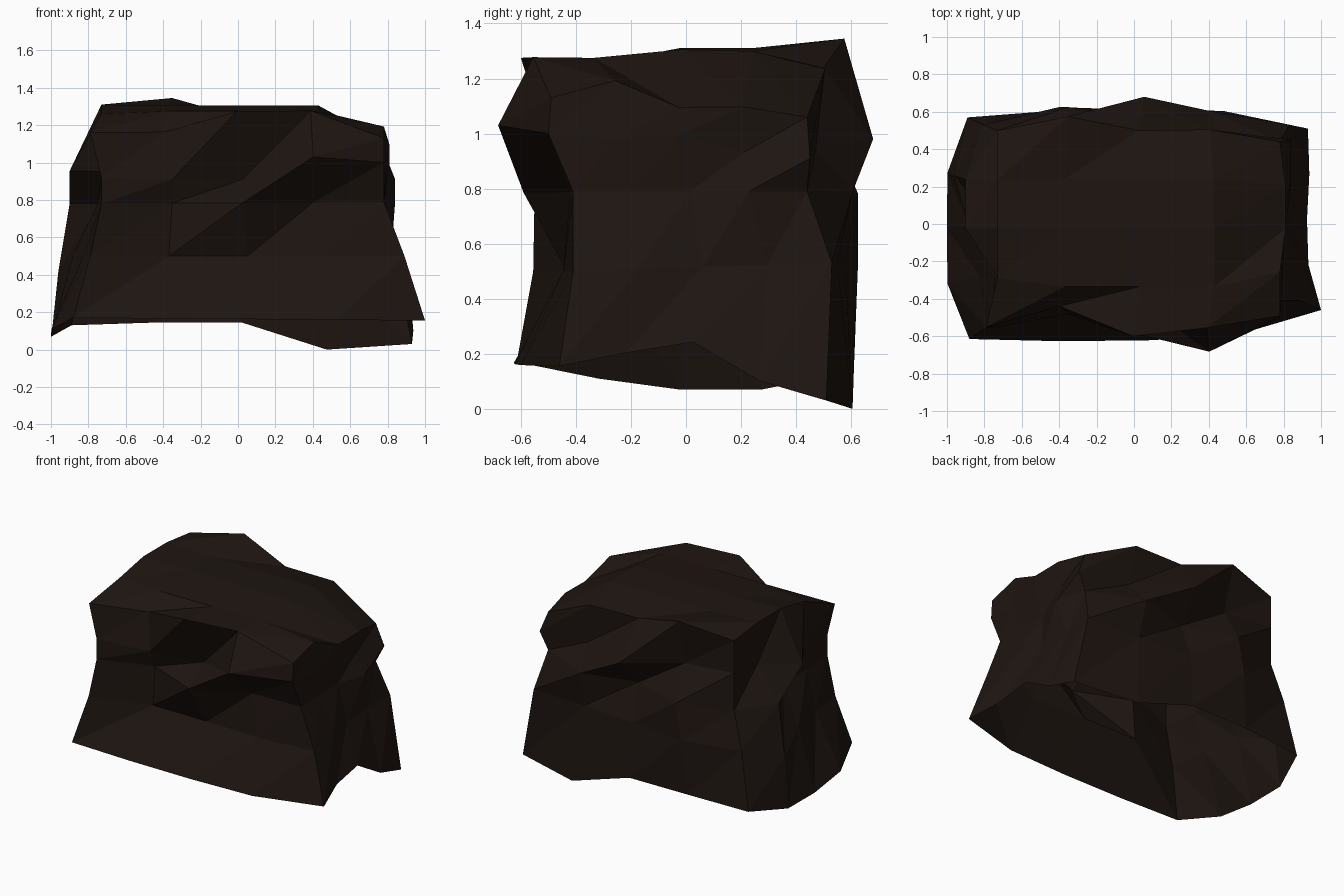
import bpy, bmesh
from mathutils import Vector

if "Cube" in bpy.data.objects:
    bpy.data.objects.remove(bpy.data.objects["Cube"])

# Four corner columns of the boulder, bottom to top (front-left, front-right, back-right, back-left)
CORNERS = [
    [(-.88, -.615, .17), (-.79, -.555, .50), (-.73, -.55, .78), (-.73, -.55, .92), (-.79, -.55, 1.16)],
    [(1.0, -.46, .155), (.89, -.41, .50), (.78, -.41, .79), (.78, -.50, 1.0), (.78, -.49, 1.13)],
    [(.93, .51, .03), (.83, .53, .53), (.78, .44, .79), (.84, .45, .91), (.78, .44, 1.06)],
    [(-.89, .57, .13), (-.81, .53, .53), (-.73, .50, .78), (-.73, .50, 1.05), (-.73, .50, 1.28)],
]
OUT = [Vector((0, -1, 0)), Vector((1, 0, 0)), Vector((0, 1, 0)), Vector((-1, 0, 0))]

# Outward bulge of the three columns inside each face (rows bottom to top): diagonal ledges
BULGE = [
    [(.05, .085, .10), (-.09, -.05, 0), (-.085, .11, -.025), (-.055, -.105, .17), (-.095, .08, .05)],
    [(-.05, -.04, -.01), (0, -.04, -.03), (0, 0, .06), (0, 0, -.045), (0, .03, .03)],
    [(.08, .07, .05), (.02, .05, .095), (.15, .03, .14), (.01, .205, .01), (.05, .03, .09)],
    [(.11, .115, .115), (.155, .08, .03), (.17, .02, .02), (0, .17, 0), (-.015, -.03, -.045)],
]
# Height shifts per (face, row)
LIFT = {
    (0, 3): (-.03, -.05, .05), (0, 4): (.01, .13, .14),
    (1, 0): (.08, .15, .04), (1, 3): (0, .04, 0), (1, 4): (.08, 0, .02),
    (2, 0): (-.055, .065, .04), (2, 4): (.12, .07, .12),
    (3, 0): (-.07, -.08, -.05), (3, 1): (-.1, 0, 0), (3, 3): (0, -.03, 0), (3, 4): (.06, .09, .07),
}


def ring(row):
    pts = []
    for f in range(4):
        a, b = Vector(CORNERS[f][row]), Vector(CORNERS[(f + 1) % 4][row])
        pts.append(a)
        for k in range(3):
            p = a.lerp(b, (k + 1) / 4) + OUT[f] * BULGE[f][row][k]
            p.z += LIFT.get((f, row), (0, 0, 0))[k]
            pts.append(p)
    return pts


bm = bmesh.new()
rings = [[bm.verts.new(p) for p in ring(r)] for r in range(5)]


# Every quad is split along the rising diagonal, which makes the slanting strata
def split_quad(a, b, c, d):
    bm.faces.new((a, b, c))
    bm.faces.new((a, c, d))


# Side walls (the underside is left open)
for lo, hi in zip(rings, rings[1:]):
    for i in range(16):
        j = (i + 1) % 16
        split_quad(lo[i], lo[j], hi[j], hi[i])

# Top: 4 x 4 patch, nearly level inside
r = rings[4]
front, right = r[0:5], r[4:9]
back, left = r[8:13][::-1], (r[12:] + r[:1])[::-1]
ROWS = {1: (-.335, 1.275), 2: (-.02, 1.305), 3: (.24, 1.30)}
g = {}
for i in range(5):
    for j in range(5):
        if j in (0, 4):
            g[i, j] = (back if j else front)[i]
        elif i in (0, 4):
            g[i, j] = (right if i else left)[j]
        else:
            g[i, j] = bm.verts.new((-.37 + .4 * (i - 1), *ROWS[j]))
for i in range(4):
    for j in range(4):
        split_quad(g[i, j], g[i + 1, j], g[i + 1, j + 1], g[i, j + 1])

# Rock object, flat shaded, dark brown
mesh = bpy.data.meshes.new("boulder")
bm.to_mesh(mesh)
bm.free()
rock = bpy.data.objects.new("boulder", mesh)
bpy.context.collection.objects.link(rock)
mat = bpy.data.materials.new("dark_stone")
mat.diffuse_color = (.013, .0075, .0055, 1)
mat.use_nodes = True
mat.node_tree.nodes["Principled BSDF"].inputs["Base Color"].default_value = mat.diffuse_color
mesh.materials.append(mat)
